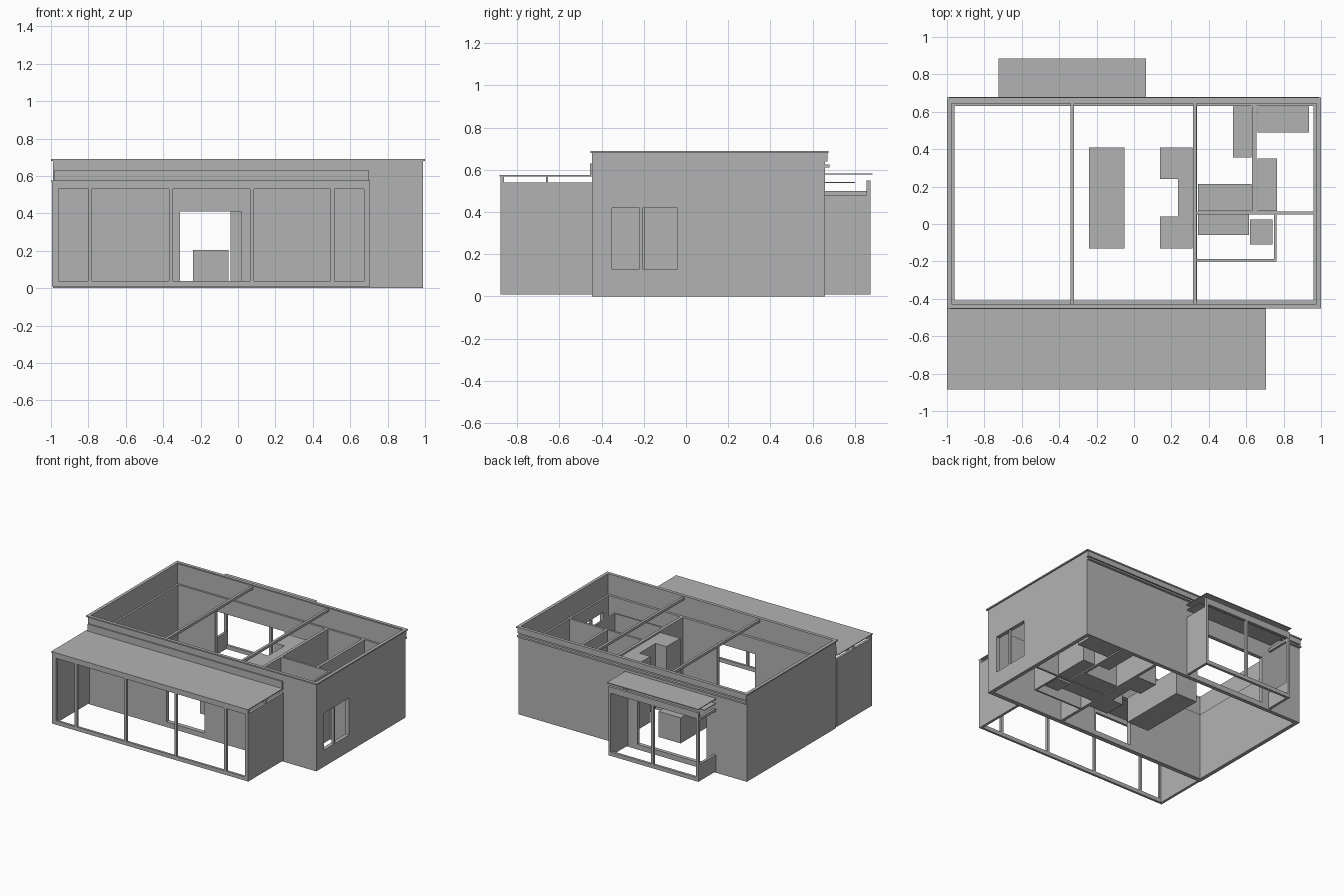
import bpy
import bmesh

cube = bpy.data.objects.get("Cube")
if cube:
    bpy.data.objects.remove(cube, do_unlink=True)

GREY = (0.45, 0.45, 0.45, 1)
mat = bpy.data.materials.new("plain grey")
mat.use_nodes = True
mat.diffuse_color = GREY
mat.node_tree.nodes["Principled BSDF"].inputs["Base Color"].default_value = GREY


def build(name, boxes):
    """One object made of axis-aligned boxes (x0, x1, y0, y1, z0, z1)."""
    bm = bmesh.new()
    for x0, x1, y0, y1, z0, z1 in boxes:
        verts = bmesh.ops.create_cube(bm, size=1)["verts"]
        bmesh.ops.scale(bm, verts=verts, vec=(x1 - x0, y1 - y0, z1 - z0))
        bmesh.ops.translate(bm, verts=verts,
                            vec=((x0 + x1) / 2, (y0 + y1) / 2, (z0 + z1) / 2))
    mesh = bpy.data.meshes.new(name)
    bm.to_mesh(mesh)
    bm.free()
    mesh.materials.append(mat)
    obj = bpy.data.objects.new(name, mesh)
    bpy.context.collection.objects.link(obj)
    return obj


def along(axis, a, b, d0, d1, z0, z1):
    """Box running from a to b along an axis, with depth d0 to d1."""
    return (a, b, d0, d1, z0, z1) if axis == "x" else (d0, d1, a, b, z0, z1)


def wall(name, axis, a, b, d0, d1, top, hole=None):
    """Upright wall with an optional rectangular hole (a, b, z0, z1)."""
    if not hole:
        return build(name, [along(axis, a, b, d0, d1, 0, top)])
    p, q, low, high = hole
    return build(name, [along(axis, *part) for part in (
        (a, p, d0, d1, 0, top), (q, b, d0, d1, 0, top),
        (p, q, d0, d1, 0, low), (p, q, d0, d1, high, top))])


def ring(name, x, y0, y1, t, z0, z1):
    """Rectangular band around the house."""
    return build(name, [(-x, x, y0, y0 + t, z0, z1), (-x, x, y1 - t, y1, z0, z1),
                        (-x, t - x, y0 + t, y1 - t, z0, z1),
                        (x - t, x, y0 + t, y1 - t, z0, z1)])


def frame(name, y0, y1, posts, z0, z1, low, high):
    """Glazing frame: bottom rail, top rail and posts given as x spans."""
    a, b = posts[0][0], posts[-1][1]
    build(name, [(a, b, y0, y1, z0, low), (a, b, y0, y1, high, z1)]
          + [(p, q, y0, y1, low, high) for p, q in posts])


# Outer walls, with door openings and side window
X, FRONT, BACK, TOP = 0.99, -0.445, 0.66, 0.53
wall("front_wall", "x", -X, X, FRONT, -0.41, TOP, (-0.31, 0.02, 0.04, 0.41))
wall("back_wall", "x", -X, X, 0.63, BACK, TOP, (-0.64, -0.04, 0.04, 0.41))
wall("right_wall", "y", -0.41, 0.63, -X, -0.96, TOP)
wall("left_wall", "y", -0.41, 0.63, 0.96, X, TOP, (-0.35, -0.04, 0.13, 0.42))
build("window_mullion", [(0.965, 0.985, -0.22, -0.205, 0.13, 0.42)])

# Parapet, cap and drip band
ring("parapet", X, FRONT, BACK, 0.015, TOP, 0.685)
ring("parapet_cap", 1.0, -0.453, 0.675, 0.025, 0.68, 0.69)
build("rear_gutter", [(-X, X, BACK, 0.68, 0.612, 0.625)])
build("rear_fascia", [(-X, X, BACK, 0.67, 0.64, 0.68)])
build("front_flashing", [(-0.985, 0.70, -0.455, FRONT, 0.575, 0.63)])

# Roof beams
build("roof_beams", [(x, x + 0.02, -0.43, 0.645, 0.66, 0.68) for x in (-0.34, 0.315)])

# Interior partitions
wall("kitchen_partition", "y", -0.41, 0.63, 0.315, 0.338, TOP)
wall("cross_partition", "x", 0.338, 0.96, 0.052, 0.068, TOP)
wall("bedroom_partition", "y", 0.068, 0.63, 0.632, 0.654, TOP)
wall("bathroom_front_wall", "x", 0.338, 0.762, -0.2, -0.187, TOP)
wall("bathroom_side_wall", "y", -0.187, 0.052, 0.748, 0.762, TOP)

# Furniture blocks
build("kitchen_island", [(-0.24, -0.05, -0.13, 0.41, 0.005, 0.205)])
build("kitchen_cabinets", [(0.14, 0.312, 0.24, 0.41, 0.005, 0.52),
                           (0.235, 0.312, 0.04, 0.24, 0.005, 0.52),
                           (0.14, 0.312, -0.13, 0.04, 0.005, 0.52)])
for name, x0, x1, y0, y1, height in (
        ("wardrobe", 0.53, 0.628, 0.355, 0.628, 0.35),
        ("bed", 0.66, 0.935, 0.49, 0.628, 0.15),
        ("desk", 0.66, 0.765, 0.07, 0.35, 0.2),
        ("low_cabinet", 0.342, 0.628, 0.07, 0.215, 0.2),
        ("bathroom_counter", 0.342, 0.615, -0.06, 0.05, 0.2),
        ("shower_base", 0.62, 0.74, -0.11, 0.025, 0.2)):
    build(name, [(x0, x1, y0, y1, 0.005, height)])

# Front porch: glazing frame, end walls and thin roof
frame("front_porch_frame", -0.88, -0.862,
      [(-0.995, -0.96), (-0.80, -0.78), (-0.37, -0.35), (0.065, 0.085),
       (0.495, 0.515), (0.675, 0.705)], 0.01, 0.568, 0.04, 0.53)
for side, x in (("right", -0.995), ("left", 0.685)):
    build("front_porch_" + side + "_wall", [(x, x + 0.02, -0.862, FRONT, 0.01, 0.54),
                                          (x, x + 0.02, -0.663, -0.655, 0.54, 0.568)])
build("front_porch_roof", [(-1.0, 0.705, -0.885, FRONT, 0.568, 0.575)])

# Back porch: frame, one full side, one low side and thin roof
frame("back_porch_frame", 0.855, 0.875,
      [(-0.72, -0.70), (-0.33, -0.31), (0.04, 0.06)], 0.01, 0.55, 0.04, 0.50)
build("back_porch_left_wall", [(0.04, 0.06, BACK, 0.855, 0.01, 0.48)])
build("back_porch_right_low_wall", [(-0.72, -0.70, BACK, 0.855, 0.01, 0.14)])
build("back_porch_side_rail", [(-0.72, -0.70, BACK, 0.855, 0.48, 0.50)])
build("back_porch_ceiling", [(-0.72, 0.06, BACK, 0.80, 0.538, 0.543)])
build("back_porch_roof", [(-0.725, 0.065, BACK, 0.885, 0.577, 0.583)])
